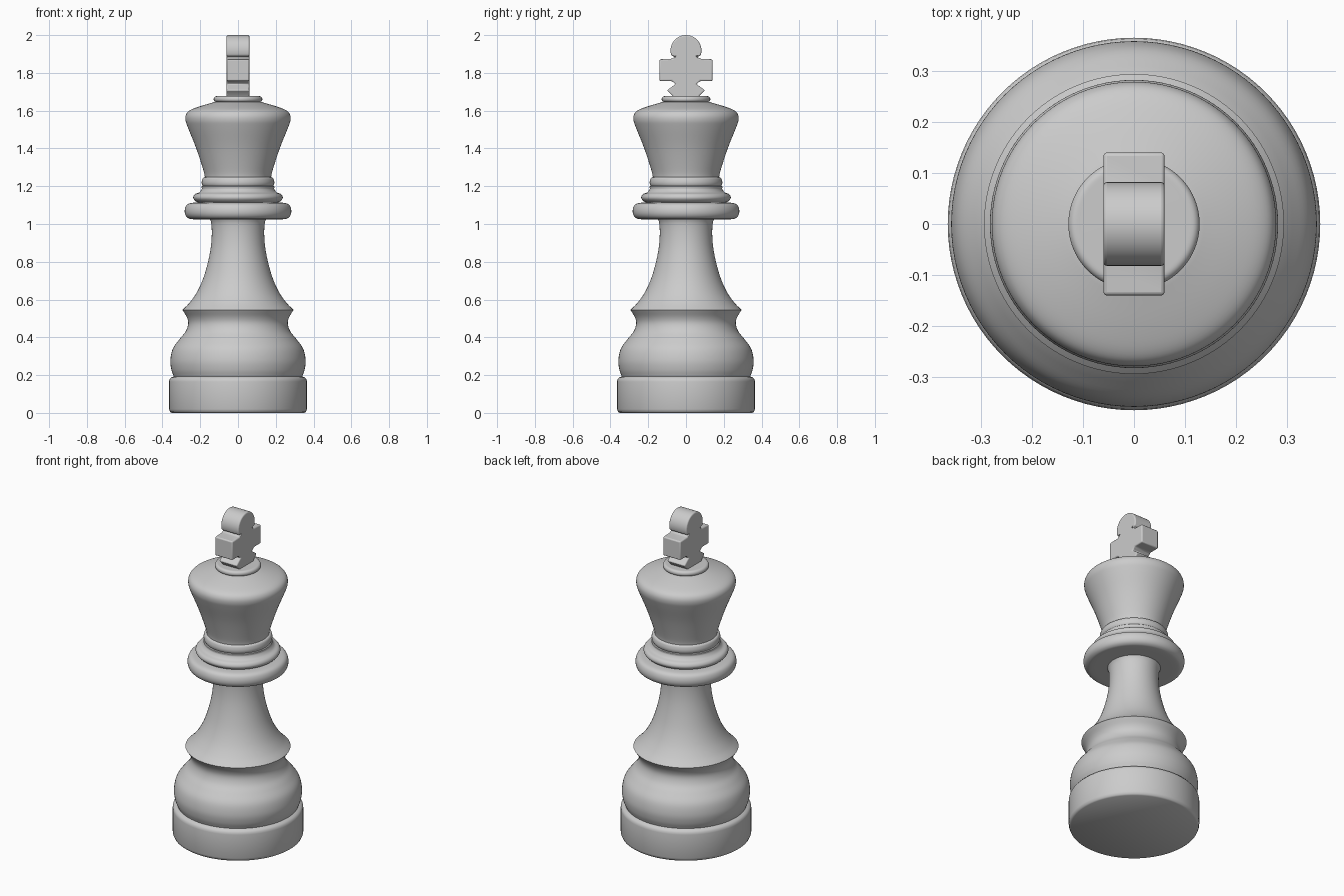
import bpy, bmesh, math
from mathutils import Vector

if "Cube" in bpy.data.objects:
    bpy.data.objects.remove(bpy.data.objects["Cube"])


def smooth_path(pts, n=5):
    """Catmull-Rom curve through (radius, height) points."""
    p = [Vector(q) for q in pts]
    p = [2 * p[0] - p[1]] + p + [2 * p[-1] - p[-2]]
    out = []
    for a, b, c, d in zip(p, p[1:], p[2:], p[3:]):
        for i in range(n):
            t = i / n
            out.append(0.5 * (2 * b + (c - a) * t + (2 * a - 5 * b + 4 * c - d) * t * t
                              + (3 * b - a - 3 * c + d) * t ** 3))
    return [tuple(v) for v in out] + [tuple(p[-2])]


def finish(name, bm, angle):
    bmesh.ops.recalc_face_normals(bm, faces=bm.faces)
    me = bpy.data.meshes.new(name)
    bm.to_mesh(me)
    bm.free()
    ob = bpy.data.objects.new(name, me)
    bpy.context.collection.objects.link(ob)
    bpy.ops.object.select_all(action='DESELECT')
    ob.select_set(True)
    bpy.context.view_layer.objects.active = ob
    bpy.ops.object.shade_smooth_by_angle(angle=math.radians(angle))
    return ob


def lathe(name, pts, steps=96):
    """Spin a profile around z, closed at both ends on the axis."""
    pts = [(0, pts[0][1])] + list(pts) + [(0, pts[-1][1])]
    bm = bmesh.new()
    vs = [bm.verts.new((r, 0, z)) for r, z in pts]
    es = [bm.edges.new(e) for e in zip(vs, vs[1:])]
    bmesh.ops.spin(bm, geom=vs + es, cent=(0, 0, 0), axis=(0, 0, 1),
                   angle=2 * math.pi, steps=steps)
    bmesh.ops.remove_doubles(bm, verts=bm.verts, dist=1e-4)
    return finish(name, bm, 40)


# foot and bulge
foot = [(0.352, 0.0), (0.36, 0.006), (0.365, 0.02), (0.365, 0.165), (0.363, 0.177),
        (0.355, 0.187), (0.34, 0.193)]
bulge = smooth_path([(0.34, 0.193), (0.353, 0.23), (0.358, 0.28), (0.345, 0.34), (0.31, 0.39),
                     (0.278, 0.43), (0.264, 0.47), (0.27, 0.505), (0.294, 0.545)])
# flared stem
stem = smooth_path([(0.294, 0.545), (0.255, 0.585), (0.217, 0.64), (0.185, 0.71), (0.161, 0.79),
                    (0.145, 0.87), (0.139, 0.94), (0.141, 1.0), (0.15, 1.03)])
lathe("body", foot + bulge[1:] + stem[1:])

# stacked collar rings
lathe("collar_large", smooth_path([(0.14, 1.025), (0.235, 1.025), (0.265, 1.032), (0.28, 1.052),
                                   (0.281, 1.08), (0.268, 1.104), (0.235, 1.113), (0.16, 1.115)]))
lathe("collar_middle", smooth_path([(0.16, 1.11), (0.21, 1.114), (0.231, 1.127), (0.237, 1.142),
                                    (0.228, 1.158), (0.205, 1.168), (0.192, 1.185), (0.19, 1.2),
                                    (0.15, 1.2)]))
lathe("collar_small", smooth_path([(0.15, 1.192), (0.18, 1.196), (0.191, 1.21), (0.191, 1.23),
                                   (0.182, 1.246), (0.15, 1.25)]))

# crown
lathe("crown", smooth_path([(0.174, 1.235), (0.182, 1.28), (0.221, 1.4), (0.265, 1.51),
                            (0.278, 1.55), (0.275, 1.58), (0.255, 1.602), (0.205, 1.622),
                            (0.12, 1.647)]))
lathe("crown_ring", smooth_path([(0.1, 1.64), (0.12, 1.647), (0.128, 1.656), (0.127, 1.668),
                                 (0.118, 1.676), (0.1, 1.677)]))

# cross: half outline in y-z, mirrored, extruded along x
half = [(0.065, 1.665), (0.072, 1.68), (0.101, 1.708), (0.055, 1.74), (0.075, 1.757),
        (0.14, 1.757), (0.14, 1.872), (0.072, 1.875), (0.06, 1.886)]
a0 = math.radians(-20)
half += [(0.082 * math.cos(a), 1.918 + 0.082 * math.sin(a))
         for a in (a0 + (math.pi / 2 - a0) * i / 12 for i in range(12))]
outline = half + [(0, 2.0)] + [(-y, z) for y, z in reversed(half)]
bm = bmesh.new()
face = bm.faces.new([bm.verts.new((-0.06, y, z)) for y, z in outline])
ext = bmesh.ops.extrude_face_region(bm, geom=[face])
bmesh.ops.translate(bm, vec=(0.12, 0, 0),
                    verts=[v for v in ext["geom"] if isinstance(v, bmesh.types.BMVert)])
cross = finish("cross", bm, 40)
bev = cross.modifiers.new("soft_edges", 'BEVEL')
bev.width, bev.segments = 0.009, 3
bev.limit_method, bev.angle_limit = 'ANGLE', math.radians(30)
